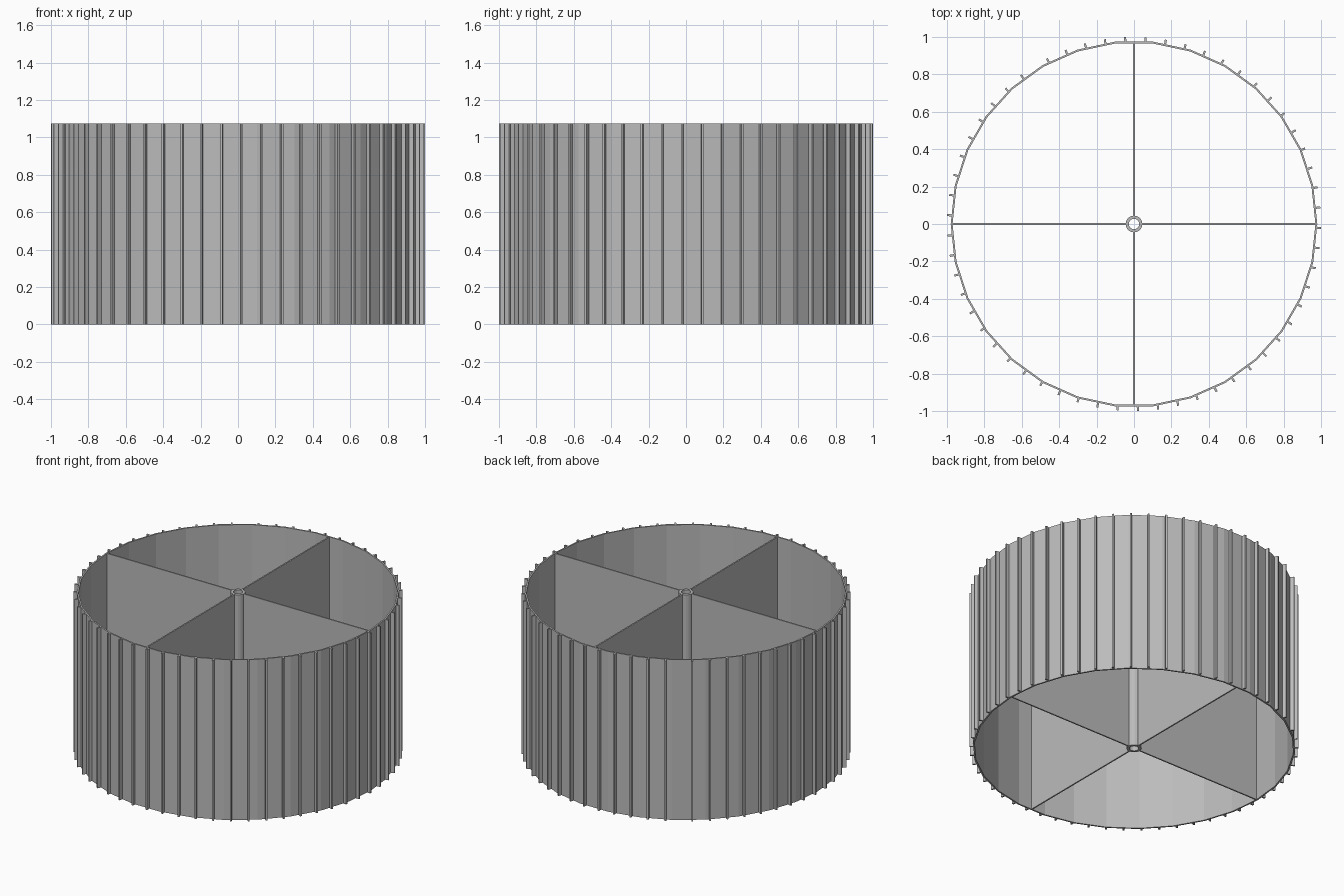
import bpy, bmesh
from math import radians, cos, sin, pi
from mathutils import Matrix

HEIGHT = 1.075
WALL_R = 0.98
RIBS = 57
RIB_STEP = 6.26
RIB_START = 127.2

cube = bpy.data.objects.get("Cube")
if cube:
    bpy.data.objects.remove(cube, do_unlink=True)

grey = bpy.data.materials.new("plain grey")
grey.use_nodes = True
colour = (0.5, 0.5, 0.5, 1)
grey.diffuse_color = colour
grey.node_tree.nodes["Principled BSDF"].inputs["Base Color"].default_value = colour


def finish(name, bm):
    bmesh.ops.recalc_face_normals(bm, faces=bm.faces)
    mesh = bpy.data.meshes.new(name)
    bm.to_mesh(mesh)
    bm.free()
    mesh.materials.append(grey)
    obj = bpy.data.objects.new(name, mesh)
    bpy.context.collection.objects.link(obj)
    return obj


def tube(name, outer, inner, sides):
    """Open-ended pipe standing on the ground."""
    bm = bmesh.new()
    loops = []
    for r, z in ((outer, 0), (outer, HEIGHT), (inner, HEIGHT), (inner, 0)):
        loops.append([bm.verts.new((r * cos(2 * pi * i / sides),
                                    r * sin(2 * pi * i / sides), z))
                      for i in range(sides)])
    for k in range(4):
        a, b = loops[k], loops[(k + 1) % 4]
        for i in range(sides):
            j = (i + 1) % sides
            bm.faces.new((a[i], a[j], b[j], b[i]))
    return finish(name, bm)


def radial_plates(name, angles, r0, r1, thickness):
    """Full-height upright plates from radius r0 to r1 at each angle."""
    bm = bmesh.new()
    for angle in angles:
        matrix = (Matrix.Rotation(radians(angle), 4, 'Z')
                  @ Matrix.Translation(((r0 + r1) / 2, 0, HEIGHT / 2))
                  @ Matrix.Diagonal((r1 - r0, thickness, HEIGHT, 1)))
        bmesh.ops.create_cube(bm, size=1, matrix=matrix)
    return finish(name, bm)


# Faceted drum wall and hollow centre hub
tube("drum_wall", WALL_R, WALL_R - 0.01, 30)
tube("centre_hub", 0.045, 0.028, 20)

# Four dividers joining hub and wall
radial_plates("dividers", range(0, 360, 90), 0.04, WALL_R - 0.008, 0.009)

# Outer ribs, evenly stepped with one wider gap where the run ends
radial_plates("outer_ribs", [RIB_START + i * RIB_STEP for i in range(RIBS)],
              0.97, 1.0, 0.011)
